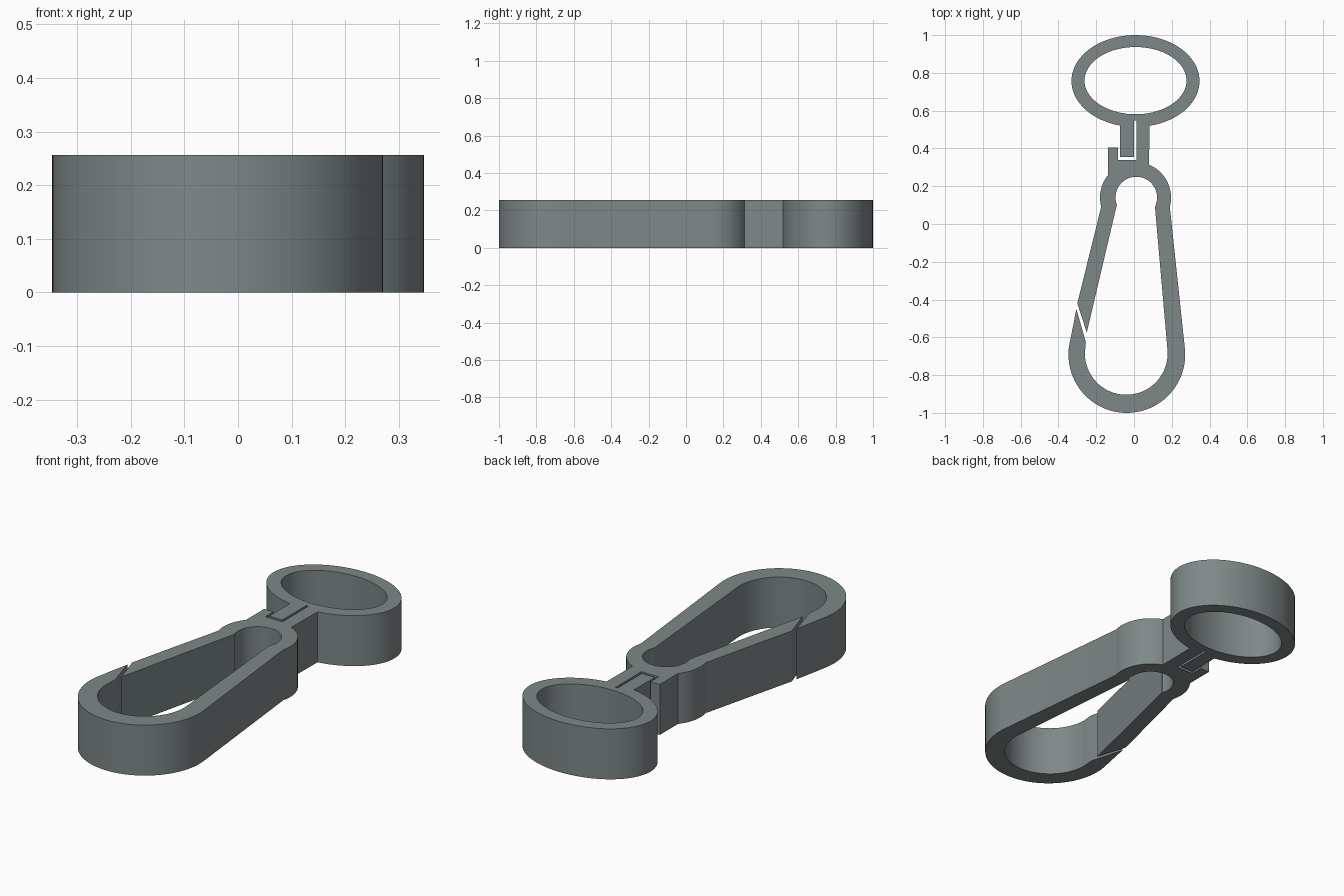
import bpy
import bmesh
import math

if "Cube" in bpy.data.objects:
    bpy.data.objects.remove(bpy.data.objects["Cube"])

HEIGHT = 0.256


def arc(cx, cy, rx, ry, start, end, steps):
    """Points along an elliptical arc, angles in degrees."""
    pts = []
    for i in range(steps + 1):
        a = math.radians(start + (end - start) * i / steps)
        pts.append((cx + rx * math.cos(a), cy + ry * math.sin(a)))
    return pts


# Finger ring, then the neck with its latch slot
outline = arc(0.008, 0.757, 0.339, 0.243, -77.4, 256.2, 72)
outline += [(-0.075, 0.355), (0.0, 0.355), (0.0, 0.548), (0.012, 0.548),
            (0.012, 0.34), (-0.085, 0.34), (-0.085, 0.405), (-0.137, 0.405)]
# Left shoulder and the springy gate arm with its slanted tip
outline += arc(0.008, 0.14, 0.188, 0.188, 140.5, 195, 14)
outline += [(-0.3, -0.42), (-0.25, -0.575), (-0.09, 0.105)]
# Inside of the loop: small end, then large end
outline += arc(0.012, 0.14, 0.11, 0.11, 198, -20, 40)
outline += [(0.111, 0.09)]
outline += arc(-0.041, -0.685, 0.219, 0.219, 5, -180, 48)
# Jaw that meets the gate
outline += [(-0.255, -0.625), (-0.305, -0.45)]
# Outside of the large end, up the straight arm to the right shoulder
outline += arc(-0.038, -0.691, 0.309, 0.309, 167, 365, 56)
outline += arc(0.008, 0.14, 0.188, 0.188, -15, 67.5, 20)

# Hole of the finger ring
hole = arc(0.008, 0.759, 0.27, 0.178, 0, 360, 72)[:-1]

# Fill the profile and raise it to full thickness
bm = bmesh.new()
for loop in (outline, hole):
    verts = [bm.verts.new((x, y, 0)) for x, y in loop]
    for i, v in enumerate(verts):
        bm.edges.new((v, verts[(i + 1) % len(verts)]))
bmesh.ops.triangle_fill(bm, edges=bm.edges[:], use_beauty=True, normal=(0, 0, 1))
raised = bmesh.ops.extrude_face_region(bm, geom=bm.faces[:])
top = [g for g in raised["geom"] if isinstance(g, bmesh.types.BMVert)]
bmesh.ops.translate(bm, verts=top, vec=(0, 0, HEIGHT))
bmesh.ops.recalc_face_normals(bm, faces=bm.faces[:])
mesh = bpy.data.meshes.new("snap_hook")
bm.to_mesh(mesh)
bm.free()

hook = bpy.data.objects.new("snap_hook", mesh)
bpy.context.collection.objects.link(hook)
grey = bpy.data.materials.new("cool_grey")
grey.diffuse_color = (0.21, 0.245, 0.245, 1)
grey.use_nodes = True
grey.node_tree.nodes["Principled BSDF"].inputs["Base Color"].default_value = grey.diffuse_color
mesh.materials.append(grey)

bpy.context.view_layer.objects.active = hook
hook.select_set(True)
bpy.ops.object.shade_smooth_by_angle(angle=math.radians(25))
